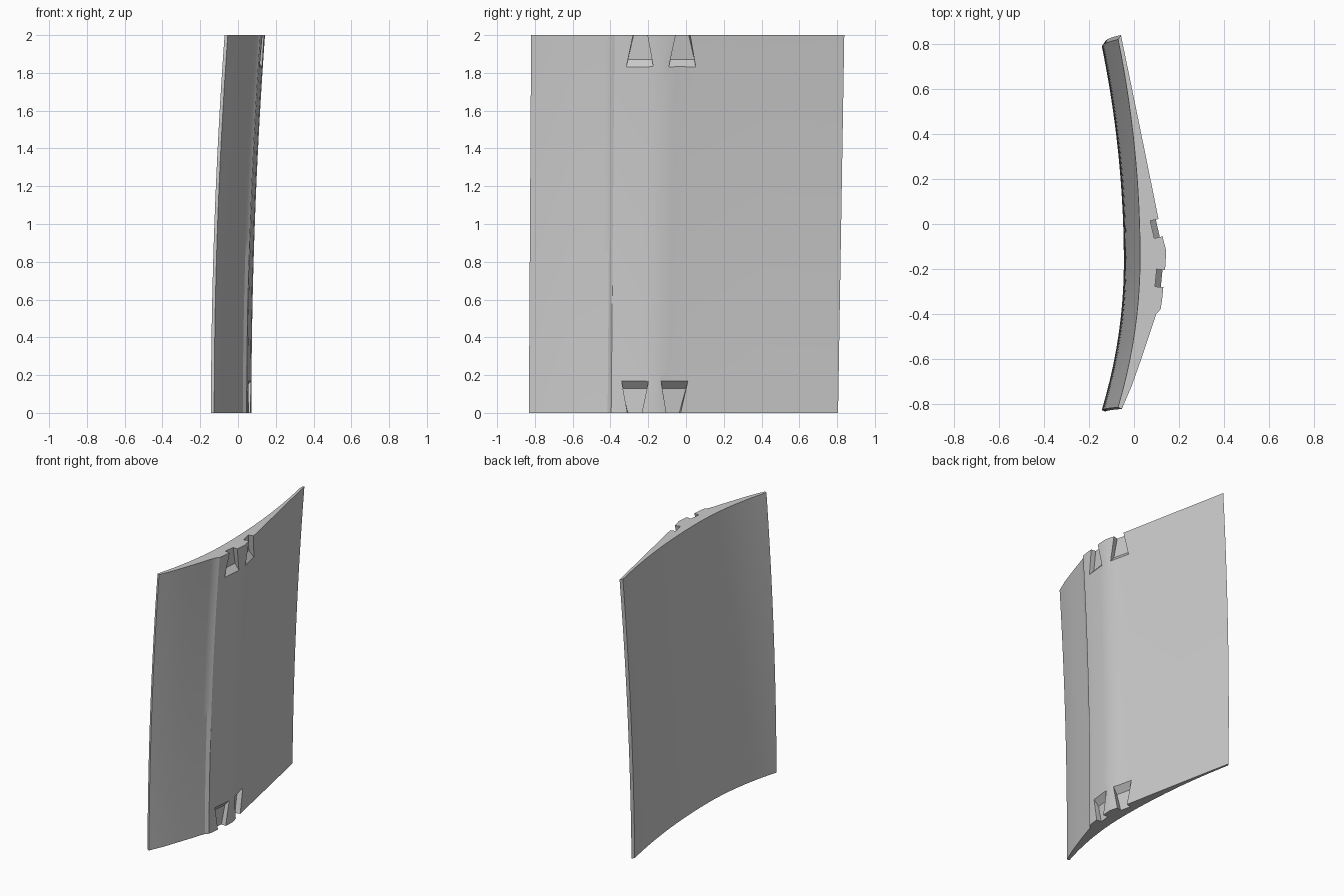
import bpy, bmesh

cube = bpy.data.objects.get("Cube")
if cube:
    bpy.data.objects.remove(cube, do_unlink=True)

HEIGHT, RINGS = 2.0, 24
mat = bpy.data.materials.new("plain grey")
mat.use_nodes = True
GREY = (0.6, 0.6, 0.6, 1)
mat.diffuse_color = GREY
mat.node_tree.nodes["Principled BSDF"].inputs["Base Color"].default_value = GREY

# Outer cross-section at the top edge: x, y, sideways drift towards the bottom
outer = [(-0.054, -0.82, 0.012), (-0.01, -0.718, 0.012), (0.028, -0.61, 0.012),
         (0.062, -0.51, 0.014), (0.088, -0.43, 0.014), (0.098, -0.40, 0.015),
         (0.118, -0.378, 0.018), (0.124, -0.34, 0.025), (0.13, -0.28, 0.03),
         (0.138, -0.20, 0.035), (0.143, -0.12, 0.04), (0.125, -0.05, 0.046),
         (0.107, 0.03, 0.048), (0.026, 0.43, 0.04), (-0.058, 0.838, 0.033)]


def inner_x(y):
    """Concave inner face, deepest a little off centre."""
    return 0.027 - (0.104 if y > -0.15 else 0.223) * (y + 0.15) ** 2


inner = []
STEPS = 24
for i in range(STEPS + 1):
    y = 0.818 - 1.631 * i / STEPS
    inner.append((inner_x(y), y, 0.012 + 0.012 * (y + 0.82)))
section = outer + inner


def lean(x, y, drift, z):
    """Bend a top-edge point back along the curved height."""
    t = z / HEIGHT
    return (x - 0.072 * (1 - t * t), y - drift * (1 - t), z)


def make_object(name, bm):
    bmesh.ops.recalc_face_normals(bm, faces=bm.faces[:])
    mesh = bpy.data.meshes.new(name)
    bm.to_mesh(mesh)
    bm.free()
    obj = bpy.data.objects.new(name, mesh)
    bpy.context.collection.objects.link(obj)
    mesh.materials.append(mat)
    return obj


# Curved panel lofted from the cross-section
bm = bmesh.new()
rings = [[bm.verts.new(lean(*p, HEIGHT * k / RINGS)) for p in section]
         for k in range(RINGS + 1)]
n = len(section)
for a, b in zip(rings, rings[1:]):
    for i in range(n):
        j = (i + 1) % n
        bm.faces.new((a[i], a[j], b[j], b[i]))
bm.faces.new(rings[0])
bm.faces.new(rings[-1])
panel = make_object("curved_panel", bm)


def notch(name, y, x, tilt, drift, end):
    """Dovetail wedge that narrows to the rim and slopes in at its floor."""
    bm = bmesh.new()
    rows = []
    for depth, reach in ((-0.036, 0.128), (0.0, 0.167), (0.025, 0.194)):
        row = []
        for d, half in ((-0.02, 0.034), (reach, 0.071)):
            z = HEIGHT - d if end else d
            for side in (-1, 1):
                s = side * half
                px, py, pz = lean(x + depth - tilt * s, y + s + tilt * depth, drift, z)
                row.append(bm.verts.new((px, py, pz)))
        rows.append([row[0], row[1], row[3], row[2]])
    for a, b in zip(rows, rows[1:]):
        for i in range(4):
            j = (i + 1) % 4
            bm.faces.new((a[i], a[j], b[j], b[i]))
    bm.faces.new(rows[0])
    bm.faces.new(rows[-1])
    cutter = make_object(name, bm)
    cutter.hide_render = True
    return cutter


# Two notches at each end
bpy.context.view_layer.objects.active = panel
panel.select_set(True)
for end in (0, 1):
    for y, x, tilt, drift in ((-0.242, 0.133, -0.1, 0.03), (-0.016, 0.117, 0.23, 0.05)):
        cutter = notch("notch_cutter", y, x, tilt, drift, end)
        mod = panel.modifiers.new("notch", "BOOLEAN")
        mod.operation, mod.solver, mod.object = "DIFFERENCE", "EXACT", cutter
        bpy.ops.object.modifier_apply(modifier=mod.name)
        bpy.data.objects.remove(cutter, do_unlink=True)

bpy.ops.object.shade_smooth_by_angle(angle=0.45)
